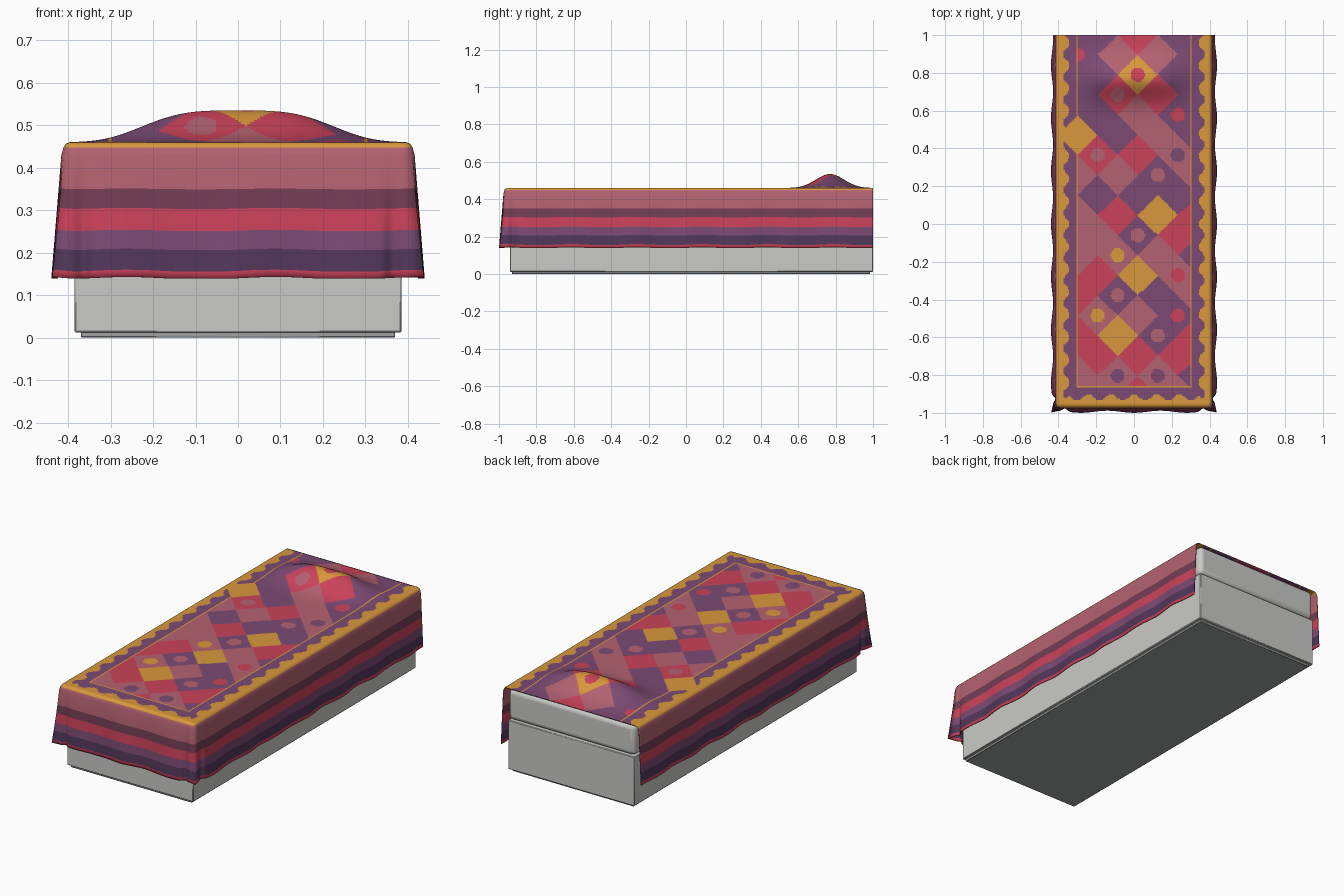
import bpy, bmesh, math

if "Cube" in bpy.data.objects:
    bpy.data.objects.remove(bpy.data.objects["Cube"])

def srgb(c):
    return [(v / 255 / 12.92) if v < 11 else ((v / 255 + 0.055) / 1.055) ** 2.4 for v in c]

def material(name, rgb):
    m = bpy.data.materials.new(name)
    m.diffuse_color = (*srgb(rgb), 1)
    m.use_nodes = True
    m.node_tree.nodes["Principled BSDF"].inputs["Base Color"].default_value = m.diffuse_color
    return m

cloth = [material("gold", (217, 152, 60)), material("red", (203, 66, 90)),
         material("purple", (124, 74, 116)), material("dusty pink", (180, 98, 113)),
         material("plum", (115, 62, 84)), material("dark purple", (82, 55, 90))]
GOLD, RED, PURPLE, PINK, PLUM, DARK = range(6)
light_grey = material("light grey", (202, 202, 199))
mid_grey = material("mid grey", (160, 162, 162))

def box(name, x, y0, y1, z0, z1, mat, bevel, seg):
    bpy.ops.mesh.primitive_cube_add(size=1, location=(0, (y0 + y1) / 2, (z0 + z1) / 2))
    o = bpy.context.object
    o.name = name
    o.scale = (2 * x, y1 - y0, z1 - z0)
    bpy.ops.object.transform_apply(location=False, rotation=False, scale=True)
    o.data.materials.append(mat)
    b = o.modifiers.new("bevel", 'BEVEL')
    b.width, b.segments = bevel, seg
    bpy.ops.object.shade_smooth_by_angle()

# Bed base, plinth and mattress
box("plinth", 0.37, -0.93, 0.985, 0, 0.02, mid_grey, 0.002, 1)
box("bed_base", 0.385, -0.94, 1.0, 0.012, 0.282, light_grey, 0.003, 1)
box("mattress", 0.385, -0.94, 1.0, 0.285, 0.452, light_grey, 0.025, 4)

# Diamond rows from head to foot: colour letters, left to right
ROWS = ["prpp", "pkkp", "pgpp", "prrp", "pkpp", "gpkp", "rrkk", "kkpk", "pppp",
        "krgr", "kprk", "kkkp", "rgkr", "rppk", "kkpp", "rgpr", "rrrp", "kkkp", "krkk"]
LETTER = {"g": GOLD, "r": RED, "p": PURPLE, "k": PINK}
# Dots in the diamonds, keyed by lattice column and row
DOTS = {(0, 0): RED, (-1, 1): PINK, (2, 2): RED, (-2, 4): PINK, (2, 4): PURPLE,
        (1, 5): PINK, (0, 8): PINK, (-1, 9): GOLD, (2, 10): RED, (-1, 11): PINK,
        (-2, 12): GOLD, (2, 12): RED, (1, 13): PINK, (-1, 15): PURPLE, (1, 15): PURPLE,
        (-3, -1): RED}

def top_colour(x, y):
    p = 0.1062
    u, v = (x - 0.02) / p, (0.79 - y) / p
    a, b = math.floor((u + v + 1) / 2), math.floor((v - u + 1) / 2)
    i, j = a - b, a + b
    if (i, j) == (-3, 3):
        return GOLD
    dx, dy = 0.41 - abs(x), y + 0.97
    d, s = (dx, y) if dx < dy else (dy, x)
    if d < 0.052 + 0.018 * math.cos(2 * math.pi * s / 0.12):
        return GOLD
    if d < 0.102:
        return PURPLE
    if d < 0.109:
        return GOLD
    if (i, j) in DOTS and math.hypot(u - i, v - j) < 0.35:
        return DOTS[i, j]
    row = ROWS[min(max(j + 2, 0), 18)]
    k = (i + 2) // 2 if j % 2 == 0 else (i + 3) // 2
    return LETTER[row[min(max(k, 0), 3)]]

# Blanket top: fine grid with a pillow bump near the head
HX, Y0, Y1, TOP = 0.395, -0.955, 1.0, 0.46
NX, NY = 106, 260

def height(x, y):
    return TOP + 0.075 * math.exp(-(abs(x) / 0.25) ** 3.5 - ((y - 0.77) / 0.105) ** 2)

bm = bmesh.new()
grid = []
for j in range(NY + 1):
    y = Y0 + (Y1 - Y0) * j / NY
    xs = [-HX + 2 * HX * i / NX for i in range(NX + 1)]
    grid.append([bm.verts.new((x, y, height(x, y))) for x in xs])

def face(vs, mat):
    f = bm.faces.new(vs)
    f.material_index = mat
    f.smooth = True

for j in range(NY):
    for i in range(NX):
        q = (grid[j][i], grid[j][i + 1], grid[j + 1][i + 1], grid[j + 1][i])
        face(q, top_colour(sum(v.co.x for v in q) / 4, sum(v.co.y for v in q) / 4))

# Blanket skirt: striped, flared and wavy, on three sides
rim = [(grid[j][0], -1, 0) for j in range(NY, 0, -1)]
rim += [(grid[0][0], -1, -1)]
rim += [(grid[0][i], 0, -1) for i in range(1, NX)]
rim += [(grid[0][NX], 1, -1)]
rim += [(grid[j][NX], 1, 0) for j in range(1, NY + 1)]
# (outward offset, height, colour of the strip above)
PROFILE = [(0.010, 0.457, GOLD), (0.016, 0.448, GOLD), (0.021, 0.43, PINK), (None, 0.35, PINK),
           (None, 0.304, PLUM), (None, 0.252, RED), (None, 0.207, PURPLE),
           (None, 0.157, DARK), (None, 0.14, RED)]
prev = [r[0] for r in rim]
for off, z, mat in PROFILE:
    t = max(0, (0.43 - z) / 0.29)
    base = off if off is not None else 0.021 + 0.018 * t
    cur = []
    for v, nx, ny in rim:
        corner = abs(nx * ny) == 1
        gap = math.hypot(HX - abs(v.co.x), v.co.y - Y0)
        along = v.co.y if nx else v.co.x
        o = base + 0.0055 * t * math.cos(2 * math.pi * along / 0.28)
        o -= 0.016 * t * math.exp(-((gap - 0.03) / 0.016) ** 2)
        if corner:
            o = base * (0.75 + 0.35 * t)
        lift = 0.003 * t * math.sin(2 * math.pi * along / 0.35)
        cur.append(bm.verts.new((v.co.x + nx * o, v.co.y + ny * o, z + max(lift, -0.001))))
    for k in range(len(cur) - 1):
        face((prev[k], cur[k], cur[k + 1], prev[k + 1]), mat)
    prev = cur
bmesh.ops.recalc_face_normals(bm, faces=bm.faces)
bm.normal_update()
if grid[NY // 2][NX // 2].normal.z < 0:
    bmesh.ops.reverse_faces(bm, faces=bm.faces)
mesh = bpy.data.meshes.new("blanket")
bm.to_mesh(mesh)
bm.free()
for m in cloth:
    mesh.materials.append(m)
blanket = bpy.data.objects.new("blanket", mesh)
bpy.context.collection.objects.link(blanket)
sol = blanket.modifiers.new("thickness", 'SOLIDIFY')
sol.thickness, sol.offset = 0.005, -1
